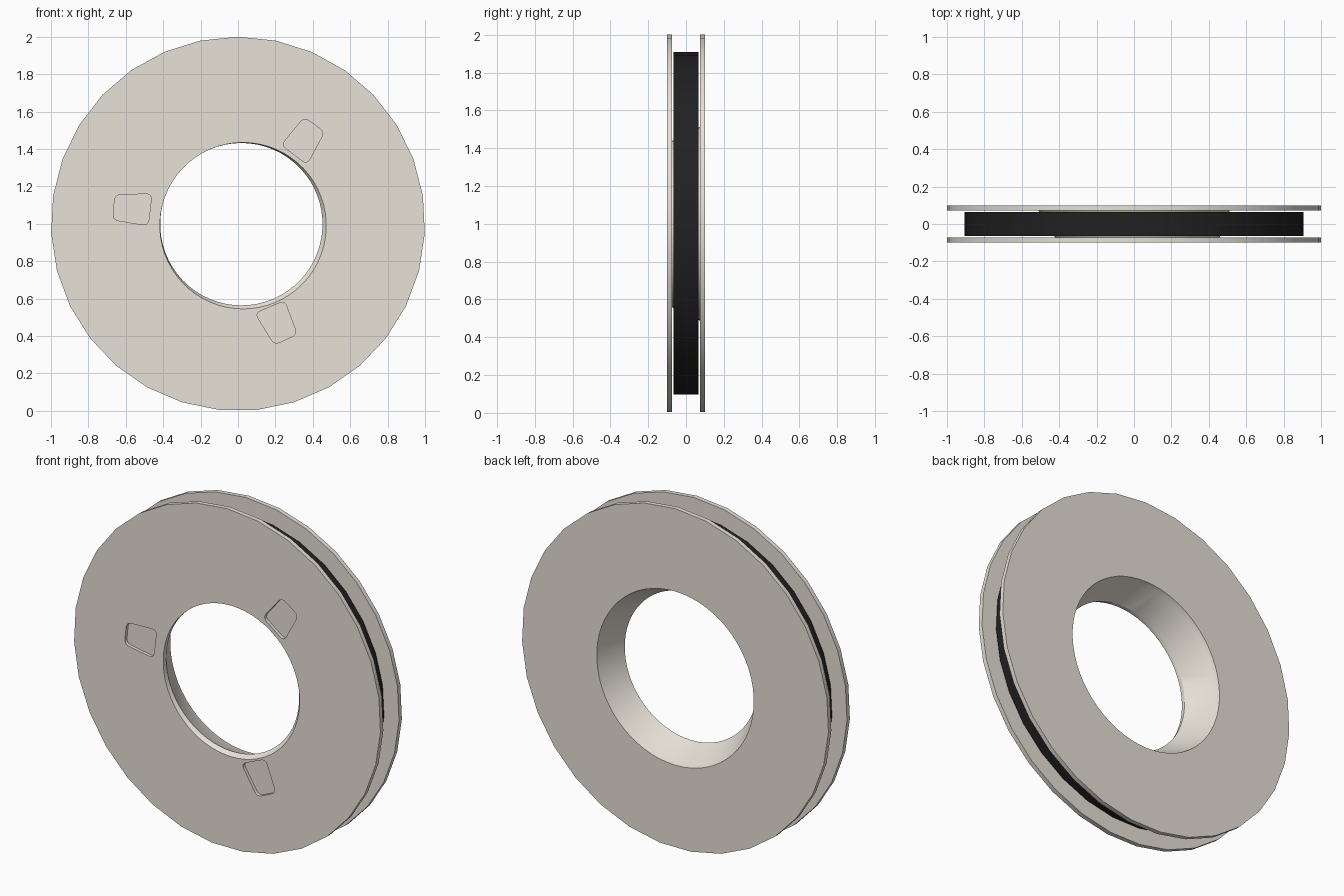
import bpy, bmesh, math

if "Cube" in bpy.data.objects:
    bpy.data.objects.remove(bpy.data.objects["Cube"])

N = 31          # sides of the coarse outer rims
M = N * 2       # sides of the smoother inner rings


def material(name, rgb):
    m = bpy.data.materials.new(name)
    m.diffuse_color = (*rgb, 1)
    m.use_nodes = True
    m.node_tree.nodes["Principled BSDF"].inputs["Base Color"].default_value = m.diffuse_color
    return m


def finish(name, bm, mat=None):
    bmesh.ops.recalc_face_normals(bm, faces=bm.faces)
    me = bpy.data.meshes.new(name)
    bm.to_mesh(me)
    bm.free()
    ob = bpy.data.objects.new(name, me)
    bpy.context.collection.objects.link(ob)
    if mat:
        me.materials.append(mat)
    return ob


def closed_lathe(name, rings, mat):
    """Joins rings (y, radius, centre x, centre z, coarse) into a closed loop."""
    bm = bmesh.new()
    loops = []
    for y, r, cx, cz, coarse in rings:
        loop = []
        for i in range(M):
            a = math.tau * i / M
            # odd points of a coarse rim lie midway along its straight sides
            rr = r * math.cos(math.pi / N) if coarse and i % 2 else r
            loop.append(bm.verts.new((cx + rr * math.sin(a), y, 1 + cz + rr * math.cos(a))))
        loops.append(loop)
    for k, a in enumerate(loops):
        b = loops[(k + 1) % len(loops)]
        for i in range(M):
            j = (i + 1) % M
            bm.faces.new((a[i], a[j], b[j], b[i]))
    return finish(name, bm, mat)


def select(ob):
    bpy.ops.object.select_all(action='DESELECT')
    ob.select_set(True)
    bpy.context.view_layer.objects.active = ob


beige = material("beige_plastic", (0.80, 0.75, 0.68))
black = material("black_tape", (0.015, 0.015, 0.015))

# Spool: two flanges joined by a tapered hub, with an off-centre front hole
spool = closed_lathe("spool", [
    (0.10, 1.0, 0, 0, True),
    (0.10, 0.512, 0, 0, False),
    (0.075, 0.505, 0, 0, False),
    (-0.075, 0.434, 0.018, -0.002, False),
    (-0.10, 0.445, 0.027, -0.010, False),
    (-0.10, 1.0, 0, 0, True),
    (-0.073, 1.0, 0, 0, True),
    (-0.073, 0.440, 0.018, -0.002, False),
    (0.073, 0.512, 0, 0, False),
    (0.073, 1.0, 0, 0, True),
], beige)

# Wound tape between the flanges
tape = closed_lathe("wound_tape", [
    (-0.065, 0.908, 0, 0, True),
    (0.065, 0.908, 0, 0, True),
    (0.065, 0.515, 0, 0, False),
    (-0.065, 0.452, 0.016, 0, False),
], black)

# Three rounded recesses in the front flange
corners = [(-0.657, 0.155), (-0.460, 0.160), (-0.481, 0.988), (-0.670, 0.022)]
corners[2] = (-0.481, -0.010)
bm = bmesh.new()
for k in range(3):
    t = -math.tau * k / 3
    outline = []
    for i, (px, pz) in enumerate(corners):
        ends = []
        for qx, qz in (corners[i - 1], corners[(i + 1) % 4]):
            d = math.hypot(qx - px, qz - pz)
            ends.append((px + (qx - px) * 0.032 / d, pz + (qz - pz) * 0.032 / d))
        for s in (0, 0.25, 0.5, 0.75, 1):
            w = ((1 - s) ** 2, 2 * s * (1 - s), s * s)
            x, z = (w[0] * ends[0][c] + w[1] * (px, pz)[c] + w[2] * ends[1][c] for c in (0, 1))
            outline.append((x * math.cos(t) - z * math.sin(t), x * math.sin(t) + z * math.cos(t)))
    front, back = ([bm.verts.new((x, y, 1 + z)) for x, z in outline] for y in (-0.15, -0.081))
    bm.faces.new(front)
    bm.faces.new(back)
    for i in range(len(front)):
        j = (i + 1) % len(front)
        bm.faces.new((front[i], front[j], back[j], back[i]))
cutter = finish("recess_cutter", bm)
cutter.hide_render = True

select(spool)
mod = spool.modifiers.new("recesses", 'BOOLEAN')
mod.operation = 'DIFFERENCE'
mod.solver = 'EXACT'
mod.object = cutter
bpy.ops.object.modifier_apply(modifier=mod.name)
bpy.data.objects.remove(cutter)

for ob in (spool, tape):
    select(ob)
    bpy.ops.object.shade_smooth_by_angle(angle=math.radians(30))
